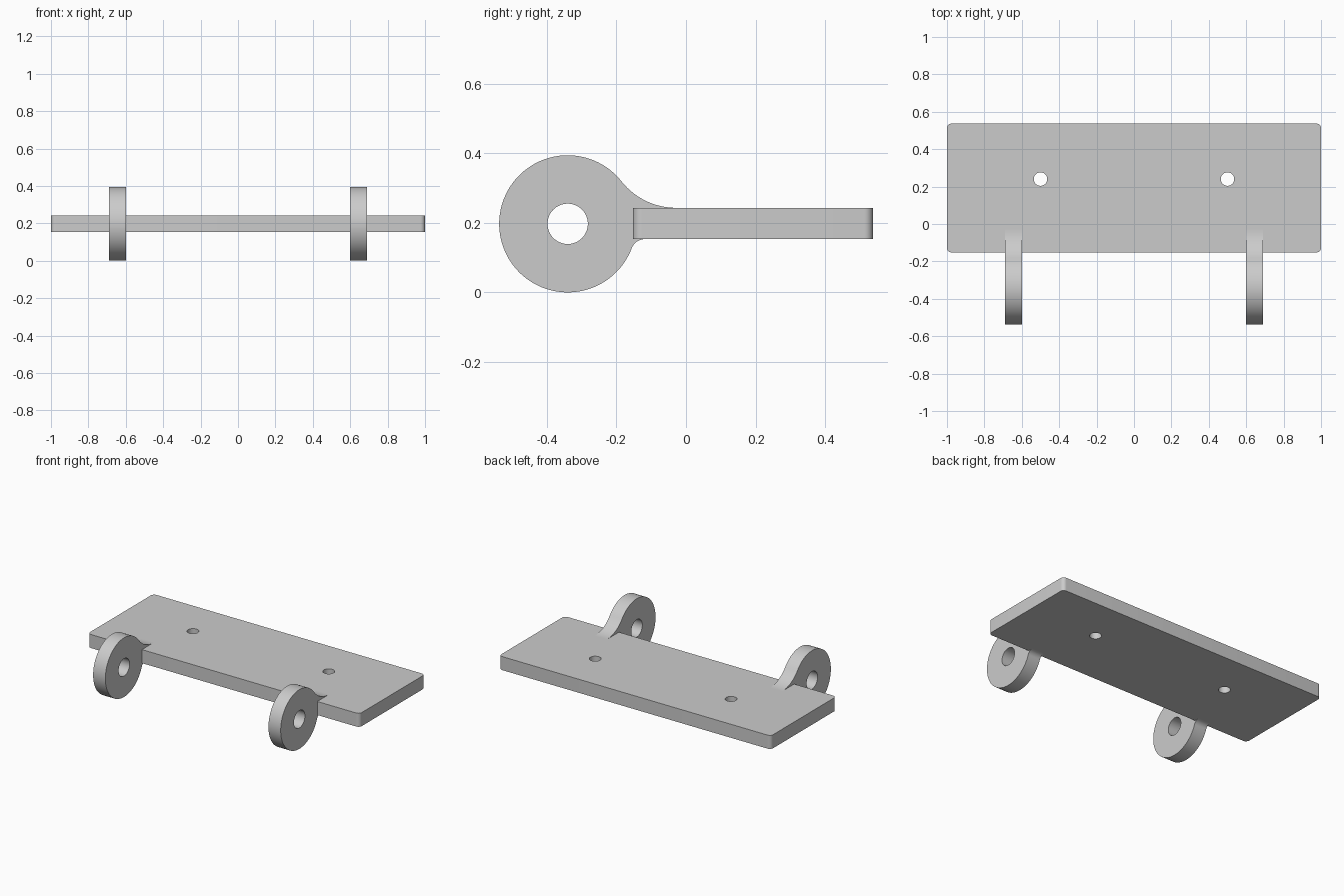
import bpy
import bmesh
from math import cos, sin, pi, atan2, sqrt, radians

cube = bpy.data.objects.get("Cube")
if cube:
    bpy.data.objects.remove(cube, do_unlink=True)

grey = bpy.data.materials.new("light grey")
grey.use_nodes = True
grey.diffuse_color = (0.6, 0.6, 0.6, 1)
grey.node_tree.nodes["Principled BSDF"].inputs["Base Color"].default_value = (0.6, 0.6, 0.6, 1)

THICK = 0.09             # plate and lug thickness
MID = 0.198              # height of the plate's middle
TOP, BOTTOM = MID + THICK / 2, MID - THICK / 2
FRONT, BACK = -0.152, 0.537
LUG_Y, LUG_Z, LUG_R = -0.34, 0.197, 0.197


def arc(cx, cy, r, a, b, n):
    """Points along an arc from angle a to angle b."""
    return [(cx + r * cos(a + (b - a) * i / n), cy + r * sin(a + (b - a) * i / n))
            for i in range(n + 1)]


def circle(cx, cy, r, n=48):
    return arc(cx, cy, r, 0, 2 * pi, n)[:-1]


def slab(name, loops, location, rotation=(0, 0, 0)):
    """Extrude an outline with holes into a solid centred on its plane."""
    curve = bpy.data.curves.new(name, "CURVE")
    curve.dimensions = "2D"
    curve.fill_mode = "BOTH"
    curve.extrude = THICK / 2
    for loop in loops:
        spline = curve.splines.new("POLY")
        spline.points.add(len(loop) - 1)
        for point, (x, y) in zip(spline.points, loop):
            point.co = (x, y, 0, 1)
        spline.use_cyclic_u = True
    obj = bpy.data.objects.new(name, curve)
    obj.location, obj.rotation_euler = location, rotation
    bpy.context.collection.objects.link(obj)
    bpy.ops.object.select_all(action="DESELECT")
    obj.select_set(True)
    bpy.context.view_layer.objects.active = obj
    bpy.ops.object.convert(target="MESH")
    obj = bpy.context.view_layer.objects.active
    # Weld the caps to the walls
    bm = bmesh.new()
    bm.from_mesh(obj.data)
    bmesh.ops.remove_doubles(bm, verts=bm.verts, dist=0.00001)
    bmesh.ops.recalc_face_normals(bm, faces=bm.faces)
    bm.to_mesh(obj.data)
    bm.free()
    obj.data.materials.clear()
    obj.data.materials.append(grey)
    bpy.ops.object.shade_smooth_by_angle(angle=radians(30))
    return obj


# Plate with rounded corners and two bolt holes
corner = 0.025
outline = []
for k, (x, y) in enumerate([(1, BACK), (-1, BACK), (-1, FRONT), (1, FRONT)]):
    cx = x - corner if x > 0 else x + corner
    cy = y - corner if y > 0 else y + corner
    outline += arc(cx, cy, corner, k * pi / 2, (k + 1) * pi / 2, 8)
slab("plate", [outline, circle(-0.5, 0.24, 0.036), circle(0.5, 0.24, 0.036)], (0, 0, MID))


def fillet(r, height, side):
    """Centre y, z of a fillet touching the lug and a plate face, and its angle from the lug."""
    z = height + side * r
    y = LUG_Y + sqrt((LUG_R + r) ** 2 - (z - LUG_Z) ** 2)
    return y, z, atan2(z - LUG_Z, y - LUG_Y)


# Lug profile: round eye blended into both faces of the plate
upper_r, lower_r = 0.2, 0.04
uy, uz, ua = fillet(upper_r, TOP, 1)
ly, lz, la = fillet(lower_r, BOTTOM, -1)
profile = arc(LUG_Y, LUG_Z, LUG_R, ua, la + 2 * pi, 72)
profile += arc(ly, lz, lower_r, la + pi, pi / 2, 10)[1:]
profile += [(ly, MID), (uy, MID)]
profile += arc(uy, uz, upper_r, 1.5 * pi, ua + pi, 20)[:-1]

for side, x in (("left", 0.645), ("right", -0.645)):
    slab(side + "_hinge_lug", [profile, circle(LUG_Y, LUG_Z, 0.058)],
         (x, 0, 0), (pi / 2, 0, pi / 2))
